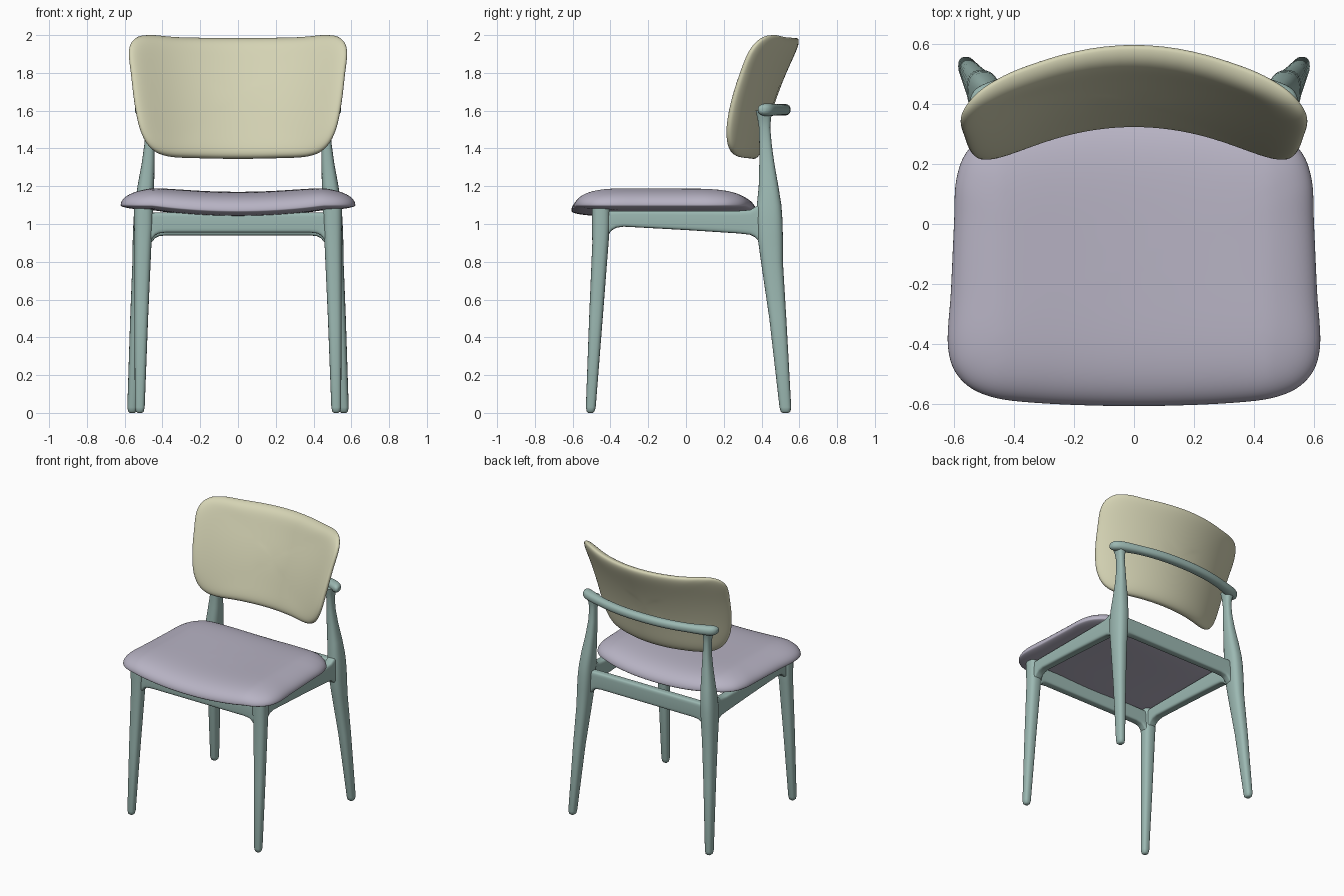
import bpy, bmesh, math
from mathutils import Vector

if "Cube" in bpy.data.objects:
    bpy.data.objects.remove(bpy.data.objects["Cube"])


def material(name, rgb):
    m = bpy.data.materials.new(name)
    m.use_nodes = True
    colour = (*rgb, 1)
    m.diffuse_color = colour
    m.node_tree.nodes["Principled BSDF"].inputs["Base Color"].default_value = colour
    return m


TEAL = material("sage teal", (0.33, 0.48, 0.445))
CREAM = material("pale olive cream", (0.66, 0.65, 0.455))
LILAC = material("lilac grey", (0.475, 0.45, 0.55))


def finish(name, bm, mat):
    bmesh.ops.recalc_face_normals(bm, faces=bm.faces)
    me = bpy.data.meshes.new(name)
    bm.to_mesh(me)
    bm.free()
    me.materials.append(mat)
    ob = bpy.data.objects.new(name, me)
    bpy.context.collection.objects.link(ob)
    bpy.ops.object.select_all(action="DESELECT")
    ob.select_set(True)
    bpy.context.view_layer.objects.active = ob
    bpy.ops.object.shade_smooth_by_angle(angle=math.radians(60))
    return ob


def bridge(bm, a, b):
    n = len(a)
    for i in range(n):
        bm.faces.new((a[i], a[(i + 1) % n], b[(i + 1) % n], b[i]))


def closed_curve(half, steps=6):
    """Mirror a half outline across x and round it with a smooth spline."""
    pts = [Vector(p) for p in half] + [Vector((-x, y)) for x, y in half[-2:0:-1]]
    n, out = len(pts), []
    for i in range(n):
        p0, p1, p2, p3 = (pts[(i + k) % n] for k in (-1, 0, 1, 2))
        for j in range(steps):
            t = j / steps
            out.append(0.5 * (2 * p1 + (p2 - p0) * t
                              + (2 * p0 - 5 * p1 + 4 * p2 - p3) * t * t
                              + (3 * p1 - p0 - 3 * p2 + p3) * t ** 3))
    return out


def cushion(name, half, centre, place, mat, rings=22):
    """Padded slab: shrinking rings of an outline; place() sets each point."""
    outline, c = closed_curve(half), Vector(centre)
    bm = bmesh.new()

    def ring(s, side):
        pts = [c + (p - c) * s for p in outline]
        return [bm.verts.new(place(p.x, p.y, s, side)) for p in pts]

    rim = ring(1, 1)
    for side in (1, -1):
        last = rim
        for k in range(1, rings):
            s = math.cos(math.pi / 2 * k / rings) ** 0.6
            new = ring(s, side)
            bridge(bm, last, new)
            last = new
        tip = bm.verts.new(place(c.x, c.y, 0, side))
        for i in range(len(last)):
            bm.faces.new((last[i], last[(i + 1) % len(last)], tip))
    return finish(name, bm, mat)


def loft(name, axis, stations, power=2.6, flip=False, sides=28):
    """Rounded bar along an axis: stations hold x, y, z and two half sizes."""
    u, v = [i for i in range(3) if i != axis]
    bm, last = bmesh.new(), None
    for x, y, z, a, b in stations:
        loop = []
        for k in range(sides):
            t = math.tau * k / sides
            co = [x, y, z]
            co[u] += a * math.copysign(abs(math.cos(t)) ** (2 / power), math.cos(t))
            co[v] += b * math.copysign(abs(math.sin(t)) ** (2 / power), math.sin(t))
            if flip:
                co[0] = -co[0]
            loop.append(bm.verts.new(co))
        if last:
            bridge(bm, last, loop)
        else:
            bm.faces.new(loop)
        last = loop
    bm.faces.new(last)
    return finish(name, bm, TEAL)


# Seat cushion, slightly dished across its width
def place_seat(x, y, s, side):
    dip = 0.03 * max(0, 1 - (x / 0.45) ** 2)
    puff = math.sqrt(max(0, 1 - s ** 5))
    return x, y, 1.10 - dip + puff * (0.10 if side > 0 else -0.03)


cushion("seat_cushion",
        [(0, -.607), (.3, -.598), (.48, -.575), (.58, -.515), (.62, -.41), (.61, -.22),
         (.60, 0), (.592, .15), (.55, .25), (.45, .32), (.25, .36), (0, .37)],
        (0, -.12), place_seat, LILAC)


# Backrest: leaning shell with wings curving forward and a padded rim
def place_back(x, z, s, side):
    t = (z - 1.35) / 0.65
    y = 0.36 + 0.10 * t + 0.13 * t * t - 0.19 * (x / 0.57) ** 2
    puff = math.sqrt(max(0, 1 - s ** 8))
    if side > 0:
        return x, y - 0.065 * puff * (0.55 + 0.45 * s ** 4), z
    return x, y + 0.04 * puff, z


cushion("backrest",
        [(0, 1.985), (.3, 1.988), (.46, 2.0), (.54, 1.985), (.577, 1.92), (.565, 1.78),
         (.545, 1.62), (.515, 1.49), (.46, 1.4), (.37, 1.358), (.2, 1.348), (0, 1.345)],
        (0, 1.68), place_back, CREAM)

# Legs and side aprons, left and right
FRONT_LEG = [(.52, -.505, 0, .012, .012), (.52, -.505, .008, .021, .021),
             (.52, -.504, .03, .026, .026), (.512, -.477, .5, .036, .036),
             (.503, -.453, .9, .045, .043), (.5, -.45, 1.0, .05, .048),
             (.5, -.45, 1.09, .05, .048)]
REAR_LEG = [(.56, .527, 0, .014, .016), (.56, .527, .008, .022, .026),
            (.56, .526, .03, .026, .031), (.535, .486, .5, .036, .045),
            (.515, .455, .8, .044, .058), (.508, .446, .93, .049, .067),
            (.503, .442, 1.03, .05, .068), (.498, .44, 1.1, .048, .065),
            (.488, .437, 1.2, .044, .052), (.476, .428, 1.32, .034, .04),
            (.469, .421, 1.42, .027, .033), (.468, .416, 1.51, .024, .03),
            (.47, .414, 1.56, .029, .036), (.472, .414, 1.6, .04, .045)]
SIDE_EDGES = [(-.46, 1.07, .91), (-.41, 1.07, .945), (-.395, 1.07, .965), (-.37, 1.07, .98),
              (-.33, 1.07, .986), (0, 1.07, .968), (.28, 1.07, .95), (.34, 1.075, .943),
              (.365, 1.09, .93), (.385, 1.1, .91), (.43, 1.1, .88)]
SIDE_APRON = [(.5, y, (top + low) / 2, .033, (top - low) / 2) for y, top, low in SIDE_EDGES]

for side, flip in (("left", False), ("right", True)):
    loft("front_leg_" + side, 2, FRONT_LEG, flip=flip)
    loft("rear_leg_" + side, 2, REAR_LEG, flip=flip)
    loft("side_apron_" + side, 1, SIDE_APRON, power=5, flip=flip)


# Front and rear aprons, flared where they meet the legs
def cross_apron(name, y, low, top):
    half = [(.49, .07), (.455, .035), (.44, .016), (.42, .005), (.38, 0)]
    spread = half + [(-x, d) for x, d in reversed(half)]
    loft(name, 0, [(x, y, (top + low - d) / 2, .03, (top - low + d) / 2)
                   for x, d in spread], power=5)


cross_apron("front_apron", -.45, .955, 1.06)
cross_apron("rear_apron", .435, .94, 1.06)

# Curved top rail with thicker rounded ends, behind the backrest
rail = []
for i in range(-24, 25):
    t = i / 24
    x = 0.545 * math.sin(t * math.pi / 2)
    y = 0.522 - 0.115 * abs(x / 0.545) ** 2.2
    end = math.sqrt(max(0.02, 1 - (abs(x) / 0.547) ** 30))
    grow = max(0, abs(x) - 0.36) / 0.185
    rail.append((x, y, 1.605, end * (0.032 + 0.012 * grow), end * (0.03 + 0.006 * grow)))
loft("top_rail", 0, rail, power=2.3)
